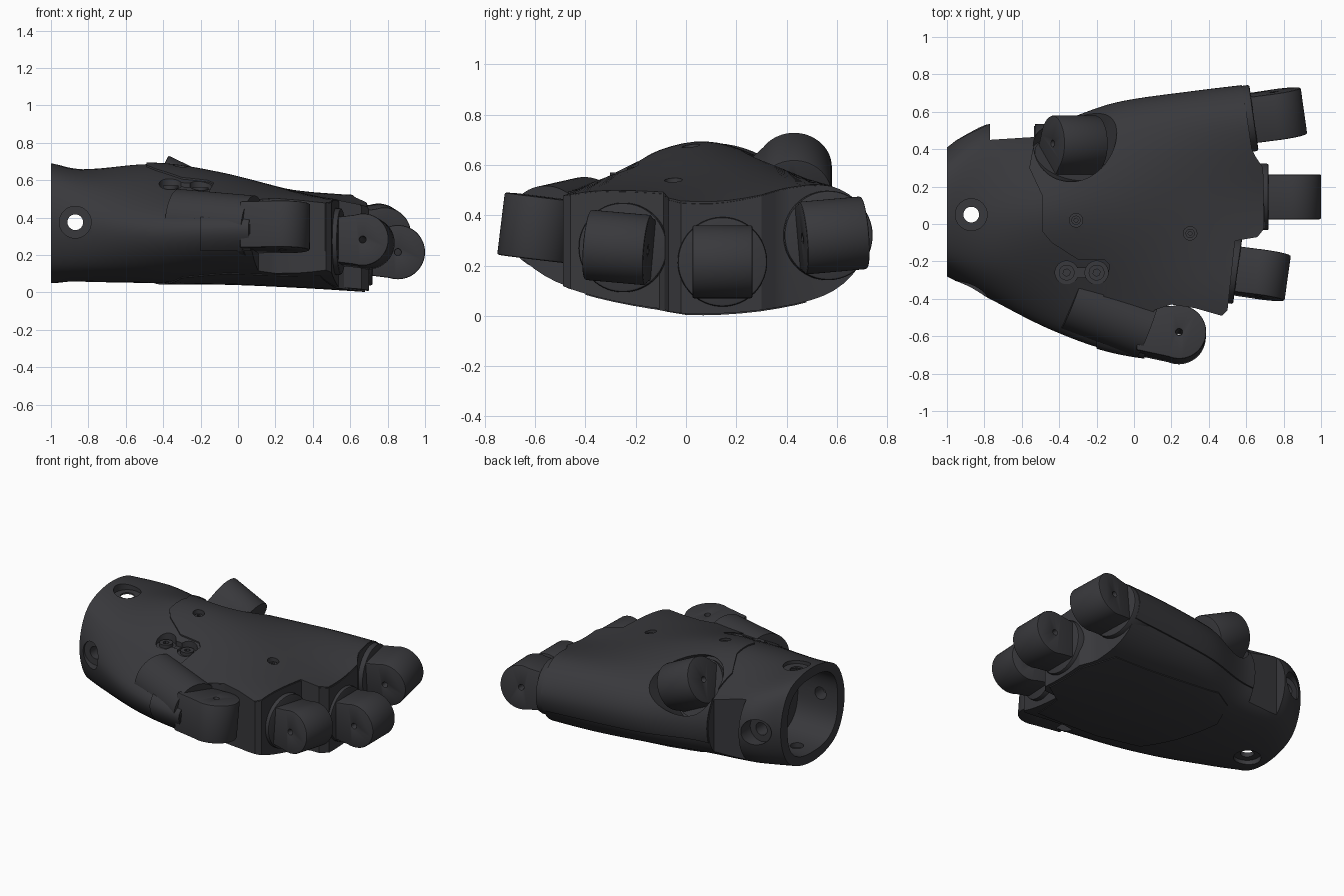
import bpy, bmesh
from math import cos, sin, pi, radians
from mathutils import Vector, Matrix
from mathutils.bvhtree import BVHTree

if "Cube" in bpy.data.objects:
    bpy.data.objects.remove(bpy.data.objects["Cube"])

dark = bpy.data.materials.new("dark_grey")
dark.diffuse_color = (0.04, 0.04, 0.045, 1)
dark.use_nodes = True
dark.node_tree.nodes["Principled BSDF"].inputs["Base Color"].default_value = dark.diffuse_color
cutters, parts = [], []


def make(name, bm, helper=False):
    bmesh.ops.recalc_face_normals(bm, faces=bm.faces)
    me = bpy.data.meshes.new(name)
    bm.to_mesh(me)
    bm.free()
    ob = bpy.data.objects.new(name, me)
    bpy.context.collection.objects.link(ob)
    me.materials.append(dark)
    ob.hide_render = helper
    (cutters if helper else parts).append(ob)
    return ob


def prism(name, pts, z0, z1, mat=Matrix(), helper=True):
    bm = bmesh.new()
    lo = [bm.verts.new(mat @ Vector((x, y, z0))) for x, y in pts]
    hi = [bm.verts.new(mat @ Vector((x, y, z1))) for x, y in pts]
    n = len(pts)
    bm.faces.new(lo)
    bm.faces.new(hi)
    for i in range(n):
        j = (i + 1) % n
        bm.faces.new((lo[i], lo[j], hi[j], hi[i]))
    return make(name, bm, helper)


def rod(name, p0, p1, r, helper=True, n=48):
    p0, p1 = Vector(p0), Vector(p1)
    d = p1 - p0
    mat = Matrix.Translation(p0) @ d.to_track_quat('Z', 'Y').to_matrix().to_4x4()
    pts = [(r * cos(2 * pi * (i + .3) / n), r * sin(2 * pi * (i + .3) / n)) for i in range(n)]
    return prism(name, pts, 0, d.length, mat, helper)


def apply(ob, mod):
    bpy.context.view_layer.objects.active = ob
    bpy.ops.object.modifier_apply(modifier=mod.name)


def volume(me):
    bm = bmesh.new()
    bm.from_mesh(me)
    v = abs(bm.calc_volume()) if len(bm.faces) else 0
    bm.free()
    return v


def boolean(ob, tools, op='DIFFERENCE'):
    """Cut one tool at a time; fall back to another solver if the result collapses."""
    least = .4 if op == 'DIFFERENCE' else .05
    for t in tools:
        before, v0 = ob.data.copy(), volume(ob.data)
        for solver in ('EXACT', 'MANIFOLD', 'FLOAT'):
            m = ob.modifiers.new("bool", 'BOOLEAN')
            m.operation, m.object, m.solver = op, t, solver
            apply(ob, m)
            if least * v0 < volume(ob.data) < 1.001 * v0:
                break
            ob.data = before.copy()


def bevel(ob, width):
    b = ob.modifiers.new("bevel", 'BEVEL')
    b.width, b.segments, b.limit_method, b.angle_limit = width, 2, 'ANGLE', radians(40)
    apply(ob, b)


def spline(a, b, c, d, t):
    return 0.5 * (2 * b + (c - a) * t + (2 * a - 5 * b + 4 * c - d) * t * t
                  + (3 * b - a - 3 * c + d) * t ** 3)


# hand cross-sections: x, then (y, z) from little-finger side, under, round and over
SECTIONS = [
    (-1.0, (-.28, .37), (-.19, .13), (.06, .05), (.32, .13), (.41, .37), (.32, .62), (.06, .69), (-.19, .61)),
    (-.80, (-.385, .36), (-.27, .12), (.06, .055), (.42, .13), (.53, .36), (.42, .58), (.06, .66), (-.24, .58)),
    (-.45, (-.56, .35), (-.40, .12), (0, .05), (.42, .10), (.53, .32), (.42, .54), (.08, .685), (-.28, .57)),
    (-.10, (-.68, .36), (-.50, .14), (0, .05), (.50, .10), (.64, .32), (.51, .52), (.10, .635), (-.35, .53)),
    (.30, (-.73, .36), (-.52, .13), (0, .035), (.53, .08), (.70, .32), (.55, .52), (.10, .535), (-.40, .50)),
    (.72, (-.73, .37), (-.50, .13), (0, .008), (.55, .08), (.75, .32), (.57, .51), (.10, .44), (-.40, .475))]


def loft(name, off=0.0, sub=9, per=8):
    ctrl = [[Vector((s[0], *p)) for p in s[1:]] for s in SECTIONS]
    ctrl = [ctrl[0]] + ctrl + [ctrl[-1]]
    bm, rings = bmesh.new(), []
    for i in range(1, len(ctrl) - 2):
        for k in range(sub + (i == len(ctrl) - 3)):
            c = [spline(*(ctrl[i + q][j] for q in (-1, 0, 1, 2)), k / sub) for j in range(8)]
            mid = sum(c, Vector()) / 8
            ring = []
            for j in range(8):
                for s in range(per):
                    p = spline(c[j - 1], c[j], c[(j + 1) % 8], c[(j + 2) % 8], s / per)
                    ring.append(bm.verts.new(p + (p - mid).normalized() * off))
            rings.append(ring)
    n = len(rings[0])
    for a, b in zip(rings, rings[1:]):
        for j in range(n):
            bm.faces.new((a[j], a[(j + 1) % n], b[(j + 1) % n], b[j]))
    bm.faces.new(rings[0])
    bm.faces.new(rings[-1])
    return make(name, bm)


# stepped knuckle line seen from above
outline = [(-1.2, -1), (.05, -1), (.06, -.72), (.11, -.46), (.20, -.43), (.33, -.45), (.47, -.49),
           (.50, -.46), (.54, -.09), (.66, -.07), (.70, -.02), (.69, .30), (.65, .36), (.63, .40),
           (.58, .74), (.56, .9), (-1.2, .9)]
palm = loft("palm_and_wrist")
surf = BVHTree.FromPolygons([v.co for v in palm.data.vertices], [p.vertices for p in palm.data.polygons])
knuckle_line = prism("cut_outline", outline, -1, 2)
boolean(palm, [knuckle_line], 'INTERSECT')

# hollow wrist opening
yz = Matrix(((0, 0, 1, 0), (1, 0, 0, 0), (0, 1, 0, 0), (0, 0, 0, 1)))
sgn = lambda v: (1 if v >= 0 else -1) * abs(v) ** 0.75
oval = [(.065 + .27 * sgn(cos(a)), .37 + .255 * sgn(sin(a))) for a in (2 * pi * (i + .5) / 64 for i in range(64))]
wrist_cuts = [prism("cut_wrist", oval, -1.2, -.70, yz)]
# four countersunk wrist holes
for p, q, s in (((-.87, -1, .375), (-.87, -.29, .375), (-.87, .06, .375)),
                ((-.87, 1, .375), (-.87, .43, .375), (-.87, .07, .375)),
                ((-.87, .05, 1), (-.87, .05, .635), (-.87, .05, .38)),
                ((-.87, .05, -1), (-.87, .05, .085), (-.87, .05, .36))):
    wrist_cuts += [rod("cut_counterbore", p, q, .085), rod("cut_pin", p, s, .042)]
# flat recess behind the thumb
wrist_cuts.append(prism("cut_flat", [(-.77, .45), (-.535, .465), (-.535, 1), (-.77, 1)], -1, 2))

# thumb direction, hinge axis and round socket
thumb_c = Vector((-.32, .43, .54))
thumb_d = Vector((.26, .80, .54)).normalized()
thumb_a = Vector((.9, 0, -.43)).normalized()
socket = rod("cut_socket", thumb_c - thumb_d * .13, thumb_c + thumb_d * .6, .21, n=64)

# screws and their recesses on the back of the hand
screw_cuts = []
for x, y, r in ((-.31, .02, .036), (.30, -.05, .036), (-.36, -.26, .062), (-.20, -.26, .062),
                (-.28, -.54, .062), (-.28, -.455, .022)):
    z = surf.ray_cast(Vector((x, y, 2)), Vector((0, 0, -1)))[0].z
    screw_cuts.append(rod("cut_screw", (x, y, z - .03), (x, y, 1.2), r, n=32))
    if r > .03:
        s = rod("screw", (x, y, z - .05), (x, y, z - .008), r * .68, False, 32)
        boolean(s, [rod("cut_hex", (x, y, z - .025), (x, y, 1), r * .32, n=6)])
z = surf.ray_cast(Vector((-.28, -.26, 2)), Vector((0, 0, -1)))[0].z
screw_cuts.append(prism("cut_slot", [(-.34, -.285), (-.22, -.285), (-.22, -.235), (-.34, -.235)], z - .022, 1.2))
boolean(palm, wrist_cuts + [socket] + screw_cuts)

# raised cover on the back of the hand
cover = loft("back_cover", .009)
cover_line = prism("cut_cover", [(-.53, .9), (-.53, .46), (-.56, .30), (-.49, .15), (-.49, -.04), (-.44, -.10),
                                 (-.30, -.19), (-.16, -.19), (-.13, -.22), (-.20, -.58), (-.20, -.9),
                                 (.8, -.9), (.8, .9)], .22, 2)
knuckle_line.location.x = -.004
bpy.context.view_layer.update()
boolean(cover, [cover_line, knuckle_line], 'INTERSECT')
boolean(cover, [socket] + screw_cuts)

# palm plate underneath
plate = loft("palm_plate", .007)
plate_line = prism("cut_plate", [(-.46, .25), (-.40, .42), (-.28, .48), (.55, .48), (.66, .30), (.68, 0), (.52, -.12),
                                 (.44, -.40), (-.05, -.40), (-.30, -.30), (-.38, -.05)], -1, .2)
boolean(plate, [plate_line], 'INTERSECT')


def knuckle(name, c, r, width, mat3, back):
    """D-shaped hinge block; local x is the finger direction, local y the hinge axis."""
    c = Vector(c)
    mat = Matrix.Translation(c) @ mat3.to_4x4()
    prof = [(-back, -r * .8)] + [(r * cos(a), r * sin(a)) for a in
                                 (-pi * .6 + pi * 1.2 * i / 36 for i in range(37))] + [(-back, r * .8)]
    swap = mat @ Matrix(((1, 0, 0, 0), (0, 0, 1, 0), (0, 1, 0, 0), (0, 0, 0, 1)))
    ob = prism(name, prof, -width / 2, width / 2, swap, False)
    axis = mat3 @ Vector((0, 1, 0))
    boolean(ob, [rod("cut_pin", c - axis * .3, c + axis * .3, .017, n=20)])
    bevel(ob, .008)


# finger knuckles with round collars
for name, c, r, w, yaw, roll, gap in (
        ("index", (.765, .585, .32), .145, .25, 8, 5, .125),
        ("middle", (.855, .145, .215), .145, .24, 0, 0, .135),
        ("ring", (.683, -.27, .272), .14, .245, -8, -5, .13),
        ("little", (.24, -.592, .35), .145, .25, -5, 83, .16)):
    m = Matrix.Rotation(radians(yaw), 3, 'Z') @ Matrix.Rotation(radians(roll), 3, 'X')
    knuckle(name + "_knuckle", c, r, w, m, .22)
    d = m @ Vector((1, 0, 0))
    if name != "little":
        bevel(rod(name + "_collar", Vector(c) - d * .30, Vector(c) - d * gap, .178, False, 64), .01)

# little-finger sleeve
rod("little_sleeve", (-.33, -.40, .385), (.075, -.555, .35), .168, False, 64)

# thumb knuckle and its base ring
tm = Matrix((thumb_d, thumb_a, thumb_d.cross(thumb_a))).transposed()
knuckle("thumb_knuckle", thumb_c, .15, .26, tm, .2)
rod("thumb_collar", thumb_c - thumb_d * .2, thumb_c - thumb_d * .105, .19, False, 64)

for c in cutters:
    bpy.data.objects.remove(c)
bpy.ops.object.select_all(action='DESELECT')
for p in parts:
    p.select_set(True)
bpy.context.view_layer.objects.active = palm
bpy.ops.object.shade_smooth_by_angle(angle=radians(30))
